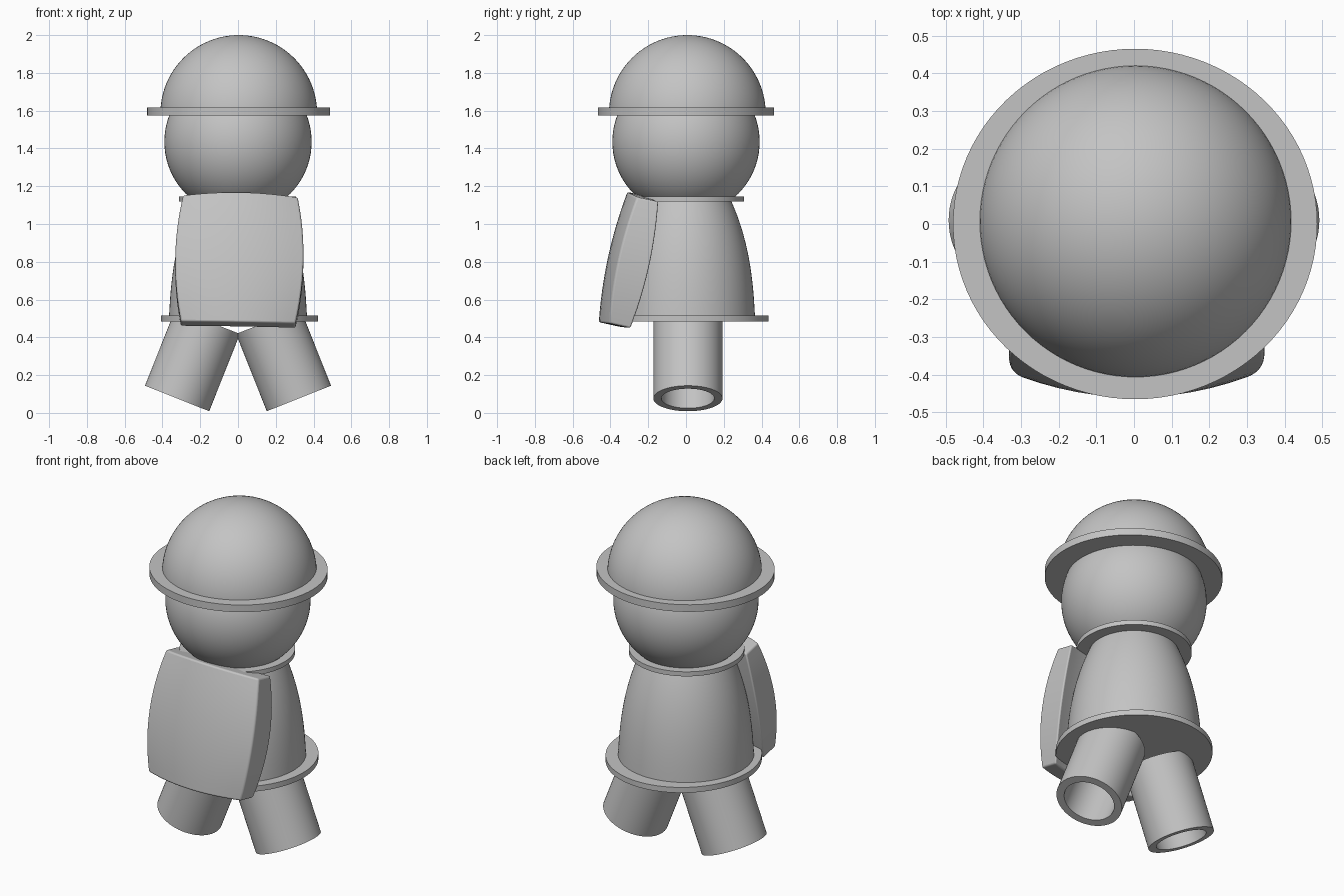
import bpy, bmesh, math
from mathutils import Matrix, Vector

if "Cube" in bpy.data.objects:
    bpy.data.objects.remove(bpy.data.objects["Cube"])

grey = bpy.data.materials.new("plain grey")
grey.diffuse_color = (0.55, 0.55, 0.55, 1)
grey.use_nodes = True
grey.node_tree.nodes["Principled BSDF"].inputs["Base Color"].default_value = grey.diffuse_color


def finish(bm, name, angle=35):
    bmesh.ops.recalc_face_normals(bm, faces=bm.faces[:])
    me = bpy.data.meshes.new(name)
    bm.to_mesh(me)
    bm.free()
    ob = bpy.data.objects.new(name, me)
    bpy.context.collection.objects.link(ob)
    me.materials.append(grey)
    bpy.ops.object.select_all(action='DESELECT')
    ob.select_set(True)
    bpy.context.view_layer.objects.active = ob
    bpy.ops.object.shade_smooth_by_angle(angle=math.radians(angle))
    return ob


def lathe(name, profile, loc=(0, 0, 0), scale=(1, 1, 1), rot_y=0.0, closed=False, steps=96):
    """Spin a list of (radius, z) points around the z axis."""
    bm = bmesh.new()
    vs = [bm.verts.new((r, 0, z)) for r, z in profile]
    es = [bm.edges.new(p) for p in zip(vs, vs[1:])]
    if closed:
        es.append(bm.edges.new((vs[-1], vs[0])))
    bmesh.ops.spin(bm, geom=vs + es, cent=(0, 0, 0), axis=(0, 0, 1),
                   angle=2 * math.pi, steps=steps, use_merge=True)
    bmesh.ops.remove_doubles(bm, verts=bm.verts[:], dist=1e-5)
    m = Matrix.Translation(loc) @ Matrix.Rotation(rot_y, 4, 'Y') @ Matrix.Diagonal((*scale, 1))
    bmesh.ops.transform(bm, matrix=m, verts=bm.verts[:])
    return finish(bm, name)


def disc(name, r, z0, z1, loc=(0, 0, 0), scale=(1, 1, 1)):
    return lathe(name, [(0, z0), (r, z0), (r, z1), (0, z1)], loc, scale)


def arc(r, zc, a0, a1, n=24):
    return [(r * math.cos(a0 + (a1 - a0) * i / n), zc + r * math.sin(a0 + (a1 - a0) * i / n))
            for i in range(n + 1)]


# Head and hat
lathe("head", arc(0.39, 1.435, -math.pi / 2, math.pi / 2, 40))
lathe("hat_dome", [(0, 1.585)] + arc(0.415, 1.585, 0, math.pi / 2), loc=(0.004, 0.007, 0))
disc("hat_brim", 0.484, 1.575, 1.617, loc=(0.003, 0, 0), scale=(1, 0.962, 1))

# Bell-shaped body with collar and hem rings
body = [(0, 0.49)]
for i in range(17):
    t = i / 16
    body.append((0.366 - 0.03 * t - 0.1 * t ** 2.6, 0.49 + 0.64 * t))
lathe("body", body + [(0, 1.13)])
disc("collar", 0.31, 1.118, 1.145, loc=(-0.002, -0.003, 0))
disc("hem_ring", 0.415, 0.484, 0.516, loc=(0.008, 0.01, 0), scale=(1, 1.03, 1))

# Splayed tube legs
for side, label in ((-1, "left"), (1, "right")):
    lathe(label + "_leg", [(0.14, 0), (0.183, 0), (0.183, 0.44), (0.14, 0.44)],
          loc=(side * 0.3225, 0.01, 0.0765), rot_y=-side * math.radians(21.7), closed=True, steps=64)

# Tilted, pillow-like chest panel
bm = bmesh.new()
bmesh.ops.create_cube(bm, size=2)
bmesh.ops.subdivide_edges(bm, edges=bm.edges[:], cuts=11, use_grid_fill=True)
for v in bm.verts:
    u, w, h = v.co
    v.co = Vector((0.303 * u * (1 + 0.12 * (1 - h * h)),
                   w * 0.058 * (1 + 0.45 * (1 - h * h)) - 0.055 * (1 - u * u) + 0.02,
                   0.342 * h * (1 + 0.03 * (1 - u * u))))
m = (Matrix.Translation((0.007, -0.295, 0.805)) @ Matrix.Rotation(math.radians(1), 4, 'Y')
     @ Matrix.Rotation(math.radians(-12.4), 4, 'X'))
bmesh.ops.transform(bm, matrix=m, verts=bm.verts[:])
panel = finish(bm, "chest_panel", 60)
bev = panel.modifiers.new("soft_edges", 'BEVEL')
bev.width = 0.028
bev.segments = 4
bev.limit_method = 'ANGLE'
bev.angle_limit = math.radians(45)
